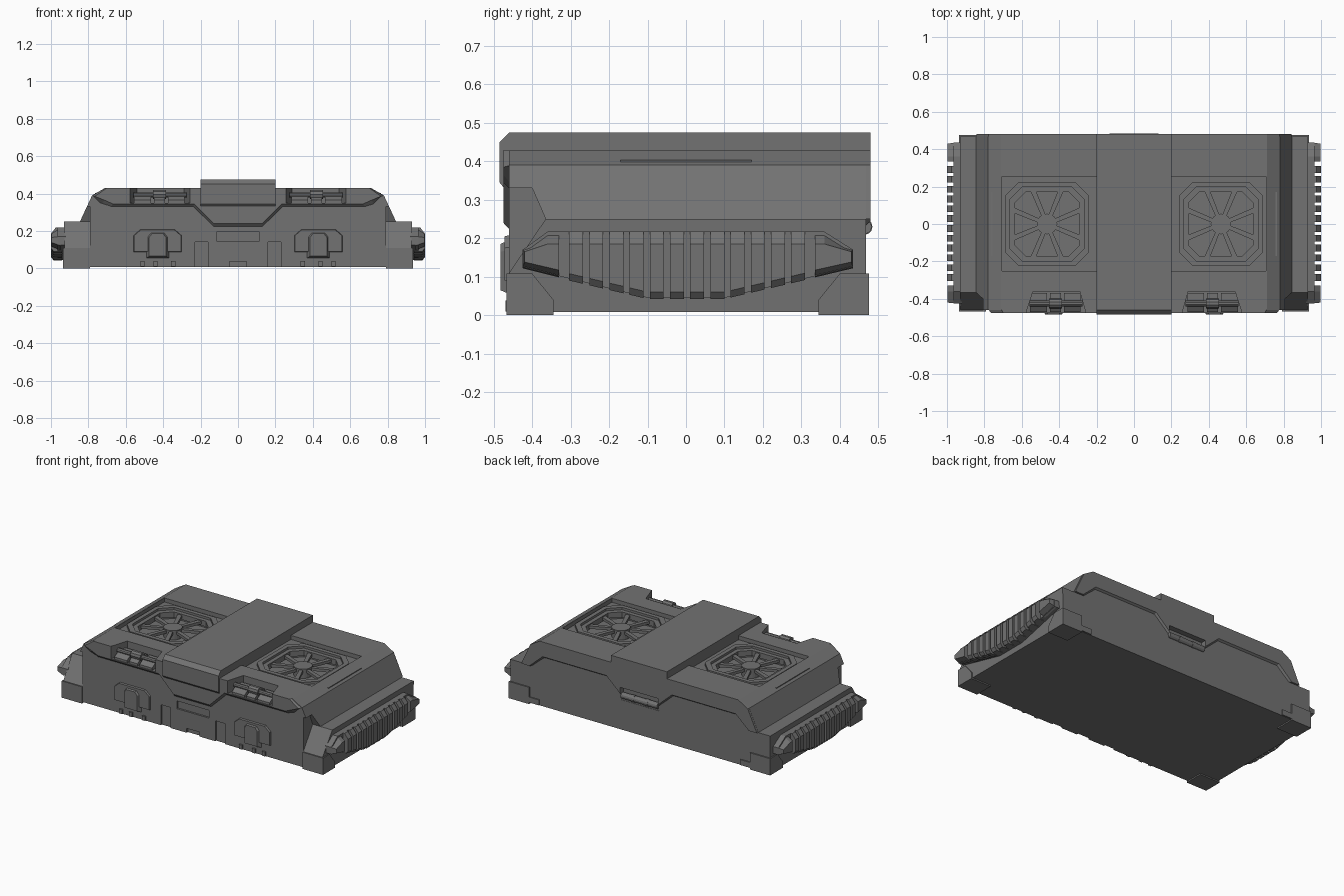
import bpy, bmesh, math
from mathutils import Vector

dark = bpy.data.materials.new("dark_grey")
dark.diffuse_color = (0.17, 0.17, 0.17, 1)


def place(axis, p, t):
    """2D profile point -> 3D; profile planes: x=(y,z), y=(x,z), z=(x,y)."""
    return {'x': (t, p[0], p[1]), 'y': (p[0], t, p[1]), 'z': (p[0], p[1], t)}[axis]


def loft(name, axis, a, pa, b, pb, mirror=False):
    bm = bmesh.new()
    va = [bm.verts.new(place(axis, p, a)) for p in pa]
    vb = [bm.verts.new(place(axis, p, b)) for p in pb]
    n = len(va)
    bm.faces.new(va)
    bm.faces.new(vb[::-1])
    for i in range(n):
        j = (i + 1) % n
        bm.faces.new((va[i], vb[i], vb[j], va[j]))
    bmesh.ops.recalc_face_normals(bm, faces=bm.faces)
    me = bpy.data.meshes.new(name)
    bm.to_mesh(me)
    bm.free()
    me.materials.append(dark)
    ob = bpy.data.objects.new(name, me)
    bpy.context.collection.objects.link(ob)
    if mirror:
        m = ob.modifiers.new("mirror", 'MIRROR')
        m.use_mirror_merge = False
    return ob


def prism(name, axis, a, b, pts, mirror=False):
    return loft(name, axis, a, pts, b, pts, mirror)


def box(name, x, y, z, mirror=False):
    return prism(name, 'z', z[0], z[1],
                 [(x[0], y[0]), (x[1], y[0]), (x[1], y[1]), (x[0], y[1])], mirror)


def cut(targets, cutter):
    """Boolean the cutter out of each target, then drop it."""
    for ob in targets:
        m = ob.modifiers.new("cut", 'BOOLEAN')
        m.operation, m.object, m.solver = 'DIFFERENCE', cutter, 'EXACT'
        bpy.context.view_layer.objects.active = ob
        bpy.context.view_layer.update()
        bpy.ops.object.modifier_apply(modifier=m.name)
    bpy.data.objects.remove(cutter)


def sym(half):
    """Complete a right-hand (x>=0) profile to both sides."""
    return half + [(-x, z) for x, z in reversed(half)]


def octagon(cx, cy, h, c):
    k = h - c
    return [(cx + x, cy + y) for x, y in ((h, -k), (h, k), (k, h), (-k, h),
                                          (-h, k), (-h, -k), (-k, -h), (k, -h))]


def rod(name, x0, x1, y, z, r, n=10, mirror=False):
    pts = [(y + r * math.cos(i * math.tau / n), z + r * math.sin(i * math.tau / n)) for i in range(n)]
    return prism(name, 'x', x0, x1, pts, mirror)


# main hull with stepped shoulders
hull = prism("hull", 'y', -0.46, 0.468, sym(
    [(0.925, 0.008), (0.93, 0.25), (0.845, 0.25), (0.78, 0.39), (0.71, 0.43)]))

# lid lips on front and back, with undercut lower edge
outer = [(0.13, 0.24), (0.235, 0.345), (0.67, 0.345), (0.715, 0.365), (0.765, 0.385), (0.70, 0.43)]
under = [(0.13, 0.218), (0.24, 0.325), (0.68, 0.325), (0.73, 0.34), (0.78, 0.39), (0.71, 0.43)]
front_lip = loft("front_lip", 'y', -0.475, sym(outer), -0.455, sym(under))
b_out = [(0.13, 0.24), (0.235, 0.335), (0.69, 0.335), (0.785, 0.25), (0.843, 0.25), (0.778, 0.39), (0.71, 0.43)]
b_und = [(0.13, 0.222), (0.24, 0.32), (0.68, 0.32), (0.765, 0.25), (0.845, 0.25), (0.78, 0.39), (0.71, 0.43)]
back_lip = loft("back_lip", 'y', 0.48, sym(b_out), 0.46, sym(b_und))

# bevelled cut-outs at the front corners
cut([hull], prism("corner_cutter", 'x', 0.79, 1.05,
                  [(-0.46, 0.11), (-0.365, 0.25), (-0.40, 0.33), (-0.52, 0.33), (-0.52, 0.11)], True))
# latch notches in the front of the lid
cut([hull, front_lip], loft("notch_cutter", 'y', -0.36, [(0.29, 0.35), (0.54, 0.35), (0.54, 0.5), (0.29, 0.5)],
                            -0.50, [(0.25, 0.35), (0.585, 0.35), (0.585, 0.5), (0.25, 0.5)], True))
# fan bays: shallow rectangle, then deep octagonal well
CX = 0.465
cut([hull], box("bay_cutter", (0.19, 0.705), (-0.25, 0.255), (0.404, 0.5), True))
cut([hull], prism("well_cutter", 'z', 0.345, 0.5, octagon(CX, 0, 0.205, 0.07), True))
# recesses on the front face and hinge pocket on the back
cut([hull], box("plate_recess_cutter", (-0.115, 0.115), (-0.5, -0.448), (0.145, 0.195)))
cut([hull], box("foot_recess_cutter", (-0.045, 0.045), (-0.5, -0.448), (-0.01, 0.036)))
cut([hull], box("slot_cutter", (0.16, 0.23), (-0.5, -0.45), (-0.01, 0.14), True))
cut([hull, back_lip], box("pocket_cutter", (-0.135, 0.135), (0.445, 0.6), (0.2, 0.285)))

# raised spine over the middle
spine = prism("spine", 'x', -0.2, 0.2, [(-0.46, 0.475), (-0.485, 0.45), (-0.485, 0.345), (-0.465, 0.32),
                                        (0.46, 0.30), (0.48, 0.32), (0.48, 0.475)])

# fans
for s, side in ((1, "right"), (-1, "left")):
    c = s * CX
    frame = prism(f"fan_frame_{side}", 'z', 0.39, 0.42, octagon(c, 0, 0.225, 0.075))
    cut([frame], prism("frame_cutter", 'z', 0.3, 0.5, octagon(c, 0, 0.198, 0.067)))
    ring = prism(f"fan_inner_ring_{side}", 'z', 0.37, 0.405, octagon(c, 0, 0.206, 0.07))
    cut([ring], prism("ring_cutter", 'z', 0.3, 0.5, octagon(c, 0, 0.172, 0.058)))
    prism(f"fan_hub_{side}", 'z', 0.345, 0.405,
          [(c + 0.055 * math.cos(i * math.tau / 24), 0.055 * math.sin(i * math.tau / 24)) for i in range(24)])
    for i in range(8):
        a = math.tau * (i + 0.5) / 8
        d, n = Vector((math.cos(a), math.sin(a))), Vector((-math.sin(a), math.cos(a)))
        o = Vector((c, 0))
        prism(f"fan_spoke_{side}_{i}", 'z', 0.38, 0.398,
              [o + d * r + n * w for r, w in ((0.045, -0.011), (0.19, -0.014), (0.19, 0.014), (0.045, 0.011))])

# latches in the notches
rod("latch_bar", 0.275, 0.56, -0.425, 0.392, 0.015, mirror=True)
rod("latch_barrel", 0.385, 0.455, -0.425, 0.395, 0.026, mirror=True)
for i, (x0, x1) in enumerate(((0.285, 0.375), (0.39, 0.45), (0.465, 0.555))):
    prism(f"latch_plate_{i}", 'x', x0, x1, [(-0.47, 0.345), (-0.47, 0.365), (-0.43, 0.39),
                                            (-0.37, 0.39), (-0.37, 0.345)], True)

# clasps on the front face
loft("clasp_base", 'y', -0.472, [(0.305, 0.09), (0.555, 0.09), (0.555, 0.175), (0.52, 0.205), (0.34, 0.205), (0.305, 0.175)],
     -0.45, [(0.30, 0.085), (0.56, 0.085), (0.56, 0.177), (0.523, 0.21), (0.337, 0.21), (0.30, 0.177)], True)
loft("clasp_block", 'y', -0.483, [(0.385, 0.065), (0.475, 0.065), (0.475, 0.165), (0.46, 0.185), (0.40, 0.185), (0.385, 0.165)],
     -0.46, [(0.37, 0.055), (0.49, 0.055), (0.49, 0.17), (0.47, 0.195), (0.39, 0.195), (0.37, 0.17)], True)
for i, x in enumerate((0.335, 0.43, 0.5)):
    box(f"clasp_tab_{i}", (x, x + 0.022), (-0.47, -0.45), (0.01, 0.038), True)

# feet at the four corners
for s, y0, name in ((1, -0.467, "front"), (-1, -0.476, "back")):
    prism(f"foot_{name}", 'x', 0.79, 0.935,
          [(s * y, z) for y, z in ((y0, 0), (-0.345, 0), (-0.345, 0.04), (-0.40, 0.108), (y0, 0.108))], True)
box("back_foot_step", (0.72, 0.79), (0.45, 0.475), (0.01, 0.045), True)

# bumper strip on each shoulder
box("shoulder_strip", (0.73, 0.765), (-0.17, 0.17), (0.38, 0.404), True)

# side vents: backing plate, capped ends and a row of fins
vent = [(-0.425, 0.17), (-0.36, 0.217), (0.36, 0.217), (0.435, 0.17), (0.435, 0.125),
        (0.10, 0.045), (-0.10, 0.045), (-0.425, 0.125)]
prism("vent_back", 'x', 0.92, 0.965, vent, True)
loft("vent_end_front", 'x', 0.95, [(-0.425, 0.122), (-0.425, 0.17), (-0.36, 0.217), (-0.33, 0.217), (-0.33, 0.098)],
     0.998, [(-0.42, 0.138), (-0.42, 0.165), (-0.36, 0.185), (-0.33, 0.185), (-0.33, 0.117)], True)
loft("vent_end_back", 'x', 0.95, [(0.435, 0.122), (0.435, 0.17), (0.36, 0.217), (0.335, 0.217), (0.335, 0.098)],
     0.998, [(0.43, 0.138), (0.43, 0.165), (0.36, 0.185), (0.335, 0.185), (0.335, 0.117)], True)
for i in range(12):
    y = -0.286 + i * 0.0525
    f, b = y - 0.018, y + 0.018
    low = [0.042 + max(0, abs(v) - 0.10) * 0.235 for v in (f, b)]
    loft(f"vent_fin_{i}", 'y',
         f, [(0.94, low[0]), (0.985, low[0]), (1.0, low[0] + 0.018), (1.0, 0.185), (0.975, 0.217), (0.94, 0.217)],
         b, [(0.94, low[1]), (0.985, low[1]), (1.0, low[1] + 0.018), (1.0, 0.185), (0.975, 0.217), (0.94, 0.217)], True)

# hinge at the back
box("hinge_leaf", (-0.135, 0.135), (0.44, 0.466), (0.2, 0.23))
rod("hinge_rod", -0.13, 0.13, 0.464, 0.23, 0.019, 12)
for i, x in enumerate((-0.05, 0.05)):
    rod(f"hinge_collar_{i}", x - 0.012, x + 0.012, 0.464, 0.23, 0.021, 12)
